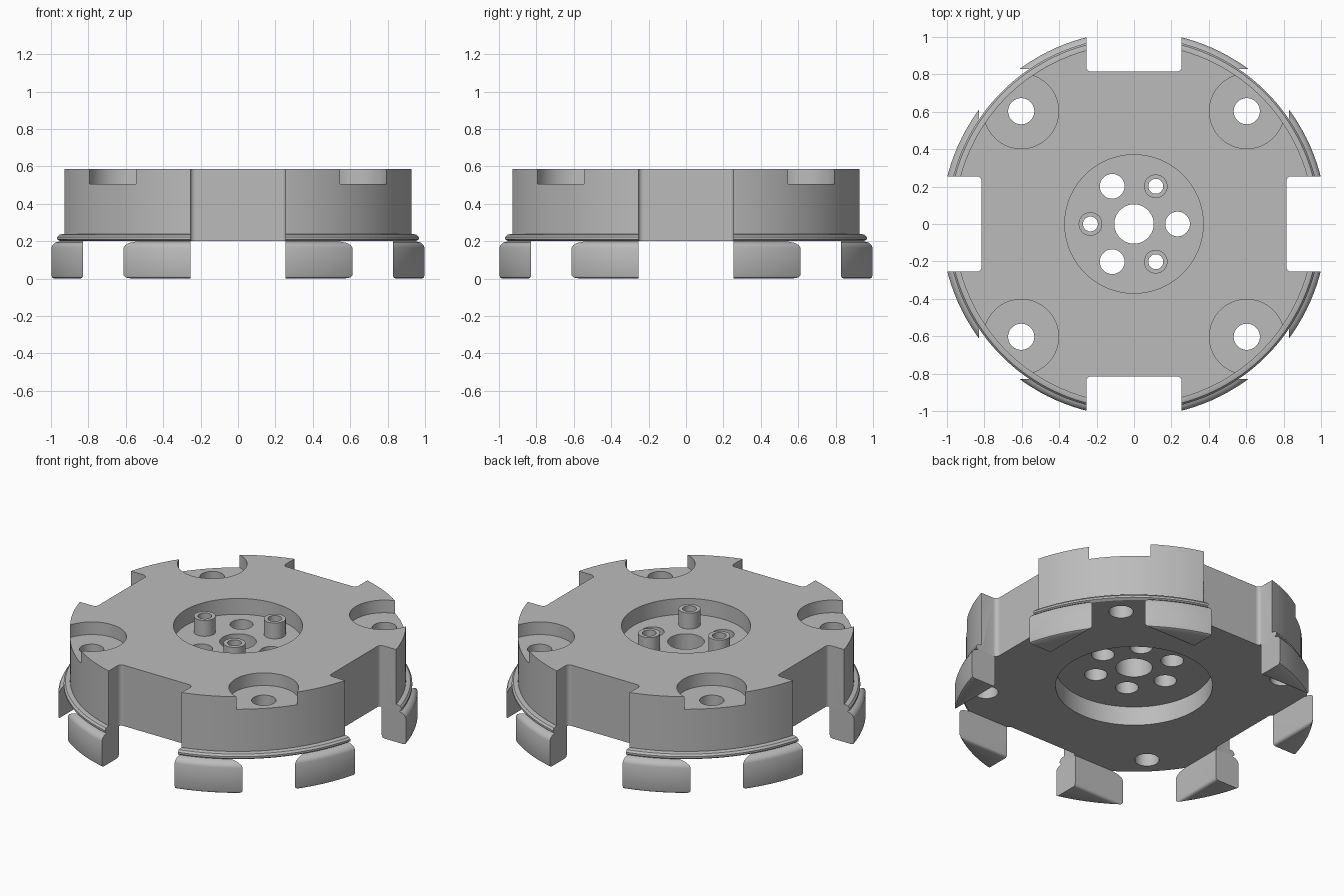
import bpy, bmesh, math
from mathutils import Matrix, Vector

cube = bpy.data.objects.get("Cube")
if cube:
    bpy.data.objects.remove(cube, do_unlink=True)

metal = bpy.data.materials.new("grey_metal")
metal.use_nodes = True
GREY = (0.5, 0.5, 0.5, 1)
metal.diffuse_color = GREY
metal.node_tree.nodes["Principled BSDF"].inputs["Base Color"].default_value = GREY

NOTCH = 0.255      # half width of the side notches
WALL_R = 0.963     # radius of the outer wall
TOP, BASE = 0.585, 0.2


def make(name, bm):
    bmesh.ops.recalc_face_normals(bm, faces=bm.faces)
    mesh = bpy.data.meshes.new(name)
    bm.to_mesh(mesh)
    bm.free()
    mesh.materials.append(metal)
    ob = bpy.data.objects.new(name, mesh)
    bpy.context.collection.objects.link(ob)
    return ob


def lathe(name, profile, steps=128):
    """Revolve a closed (radius, height) outline around z."""
    bm = bmesh.new()
    rings = []
    for i in range(steps):
        a = math.tau * (i + 0.5) / steps
        rings.append([bm.verts.new((r * math.cos(a), r * math.sin(a), z)) for r, z in profile])
    n = len(profile)
    for i in range(steps):
        a, b = rings[i], rings[(i + 1) % steps]
        for j in range(n):
            k = (j + 1) % n
            bm.faces.new((a[j], b[j], b[k], a[k]))
    return make(name, bm)


def cylinder(name, x, y, r, z0, z1, steps=48):
    bm = bmesh.new()
    bmesh.ops.create_cone(bm, cap_ends=True, segments=steps, radius1=r, radius2=r, depth=z1 - z0,
                          matrix=Matrix.Translation((x, y, (z0 + z1) / 2)))
    return make(name, bm)


def box(name, lo, hi, round_edge=None, radius=0.025):
    """Box between two corners, rounding the edges picked by round_edge."""
    lo, hi = Vector(lo), Vector(hi)
    bm = bmesh.new()
    bmesh.ops.create_cube(bm, size=1)
    bmesh.ops.scale(bm, vec=hi - lo, verts=bm.verts)
    bmesh.ops.translate(bm, vec=(lo + hi) / 2, verts=bm.verts)
    if round_edge:
        edges = [e for e in bm.edges if round_edge(*(v.co for v in e.verts))]
        bmesh.ops.bevel(bm, geom=edges, offset=radius, segments=4, profile=0.5, affect='EDGES')
    return make(name, bm)


def boolean(ob, tool, operation='DIFFERENCE'):
    mod = ob.modifiers.new("cut", 'BOOLEAN')
    mod.operation, mod.object, mod.solver = operation, tool, 'EXACT'
    bpy.context.view_layer.objects.active = ob
    bpy.ops.object.modifier_apply(modifier=mod.name)
    bpy.data.objects.remove(tool, do_unlink=True)


# Main disc: bore, upper and lower recesses, outer wall and rounded rim lip
body = lathe("main_disc", [
    (0.105, 0.32), (0.45, 0.32), (0.45, BASE), (0.985, BASE), (1.0, 0.21), (1.0, 0.222),
    (0.99, 0.234), (0.975, 0.238), (WALL_R, 0.238), (WALL_R, TOP), (0.37, TOP),
    (0.37, 0.485), (0.105, 0.485)])

# Four rectangular side notches
for i in range(4):
    cutter = box("notch_cutter", (-NOTCH, 0.815, 0), (NOTCH, 1.3, 1),
                 lambda a, b: abs(a.z - b.z) > 0.5 and a.y < 1)
    cutter.data.transform(Matrix.Rotation(i * math.pi / 2, 4, 'Z'))
    boolean(body, cutter)

# Corner counterbores and bolt holes
for sx in (-1, 1):
    for sy in (-1, 1):
        x, y = 0.603 * sx, 0.603 * sy
        boolean(body, cylinder("pocket_cutter", x, y, 0.2, 0.505, 0.8, 64))
        boolean(body, cylinder("bolt_cutter", x, y, 0.07, 0, 0.8))

# Hub holes, alternating plain holes and hollow posts
for i in range(6):
    a = i * math.pi / 3
    x, y = 0.233 * math.cos(a), 0.233 * math.sin(a)
    if i % 2 == 0:
        boolean(body, cylinder("hub_cutter", x, y, 0.066, 0, 0.8))
    else:
        boolean(body, cylinder("counterbore_cutter", x, y, 0.065, 0, 0.43))
        boolean(body, cylinder("post_hole_cutter", x, y, 0.04, 0, 0.8, 32))
        post = lathe(f"hub_post_{i // 2 + 1}",
                     [(0.04, 0.485), (0.063, 0.485), (0.063, TOP), (0.04, TOP)], 32)
        post.data.transform(Matrix.Translation((x, y, 0)))

# Round the upright wall corners beside the notches
bm = bmesh.new()
bm.from_mesh(body.data)


def wall_corner(v):
    x, y = abs(v.co.x), abs(v.co.y)
    return abs(min(x, y) - NOTCH) < 0.002 and abs(math.hypot(x, y) - WALL_R) < 0.003


corners = [e for e in bm.edges if all(wall_corner(v) for v in e.verts) and e.calc_length() > 0.2]
bmesh.ops.bevel(bm, geom=corners, offset=0.02, segments=3, profile=0.5, affect='EDGES')
bm.to_mesh(body.data)
bm.free()

# One foot: a rounded disc clipped to the segment beside a notch
foot = lathe("foot", [
    (0.5, 0), (1.015, 0), (1.026, 0.006), (1.03, 0.018), (1.03, 0.165), (1.024, 0.18),
    (1.01, 0.192), (0.985, BASE), (0.5, BASE)])
boolean(foot, box("foot_clip", (NOTCH, 0.828, -0.02 + 0.02), (0.8, 1.2, BASE),
                  lambda a, b: abs(a.x - b.x) > 0.3 and a.y < 1 and a.z < 0.1, 0.018), 'INTERSECT')

# Repeat it on both sides of every notch
for i in range(4):
    for side in (1, -1):
        copy = bpy.data.objects.new(f"foot_{i + 1}_{'a' if side > 0 else 'b'}", foot.data.copy())
        bpy.context.collection.objects.link(copy)
        copy.data.transform(Matrix.Rotation(i * math.pi / 2, 4, 'Z') @ Matrix.Diagonal((side, 1, 1, 1)))
        if side < 0:
            copy.data.flip_normals()
bpy.data.objects.remove(foot, do_unlink=True)

# Smooth shading with crisp edges
for ob in bpy.context.collection.objects:
    if ob.type == 'MESH' and metal.name in ob.data.materials:
        bpy.ops.object.select_all(action='DESELECT')
        ob.select_set(True)
        bpy.context.view_layer.objects.active = ob
        bpy.ops.object.shade_smooth_by_angle(angle=math.radians(32))
